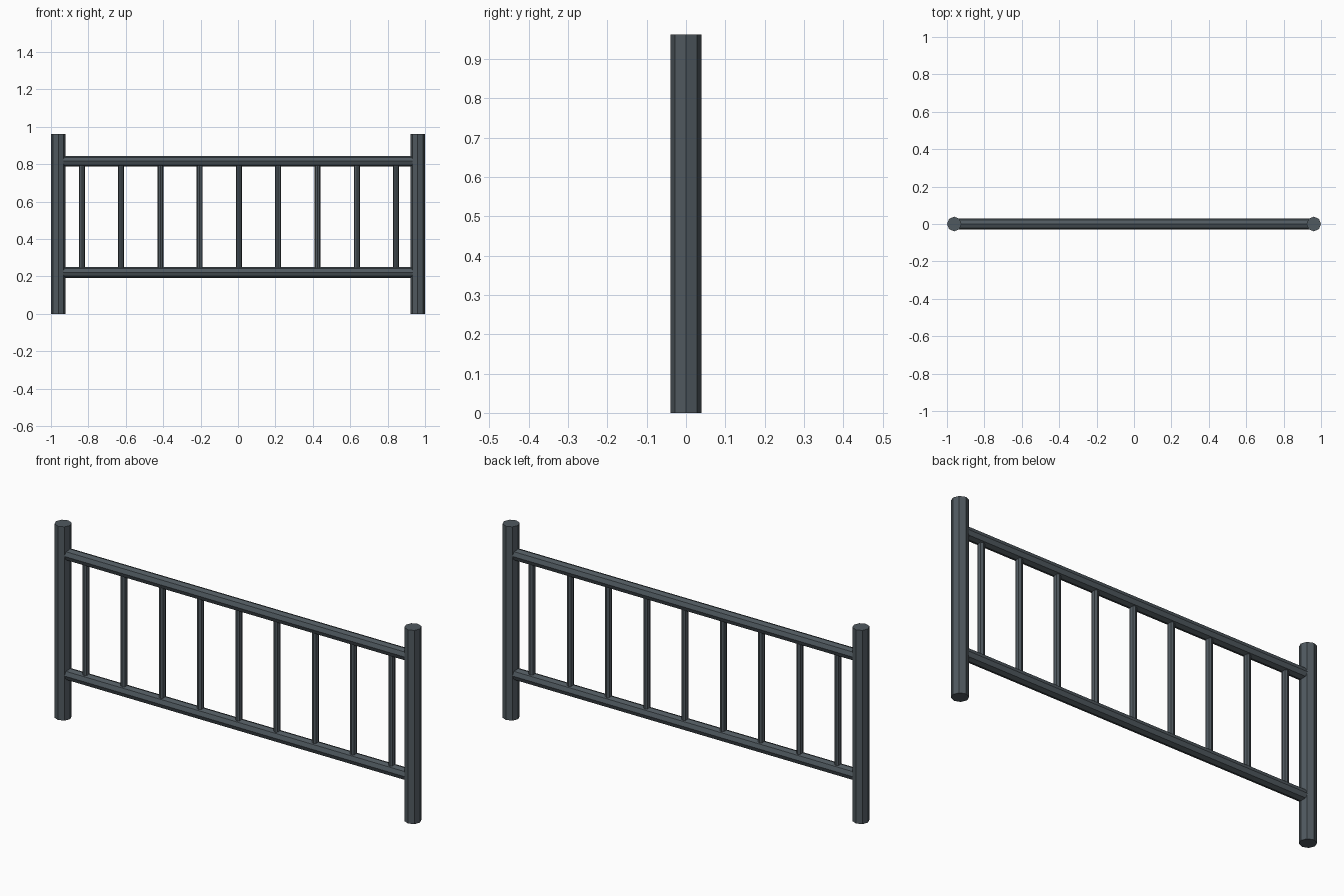
import bpy
from math import pi
from mathutils import Vector

cube = bpy.data.objects.get("Cube")
if cube:
    bpy.data.objects.remove(cube, do_unlink=True)

# One painted metal colour for the whole railing
COLOUR = (0.08, 0.10, 0.115, 1.0)
metal = bpy.data.materials.new("dark slate metal")
metal.use_nodes = True
metal.diffuse_color = COLOUR
bsdf = metal.node_tree.nodes["Principled BSDF"]
bsdf.inputs["Base Color"].default_value = COLOUR


def tube(name, start, end, radius, sides=8):
    """Flat-faced prism between two points."""
    start, end = Vector(start), Vector(end)
    axis = end - start
    bpy.ops.mesh.primitive_cylinder_add(
        vertices=sides, radius=radius, depth=axis.length,
        location=(start + end) / 2,
        rotation=(0, pi / 2, 0) if axis.x else (0, 0, 0))
    obj = bpy.context.object
    obj.name = name
    obj.data.materials.append(metal)
    return obj


POST_X, POST_RADIUS, POST_HEIGHT = 0.961, 0.039, 0.962
RAIL_RADIUS, LOWER_Z, UPPER_Z = 0.029, 0.222, 0.816
BAR_RADIUS, BAR_COUNT, BAR_GAP, BAR_SHIFT = 0.016, 9, 0.21, 0.005

# End posts
for side, x in (("left", POST_X), ("right", -POST_X)):
    tube(f"{side}_post", (x, 0, 0), (x, 0, POST_HEIGHT), POST_RADIUS)

# Horizontal rails
for level, z in (("lower", LOWER_Z), ("upper", UPPER_Z)):
    tube(f"{level}_rail", (-POST_X, 0, z), (POST_X, 0, z), RAIL_RADIUS)

# Evenly spaced balusters
for i in range(BAR_COUNT):
    x = (i - (BAR_COUNT - 1) / 2) * BAR_GAP + BAR_SHIFT
    tube(f"baluster_{i + 1}", (x, 0, LOWER_Z), (x, 0, UPPER_Z), BAR_RADIUS)
